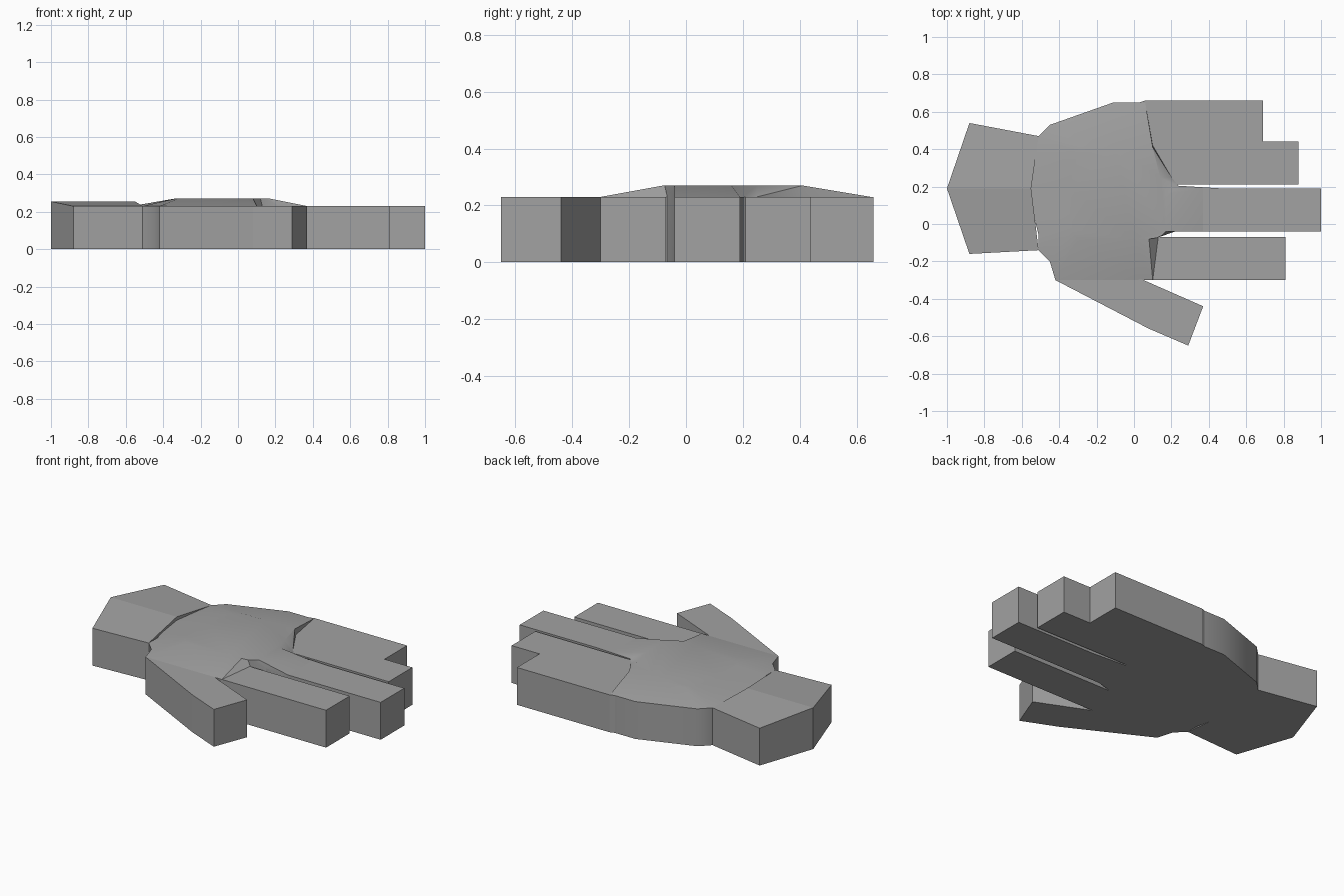
import bpy, bmesh

if "Cube" in bpy.data.objects:
    bpy.data.objects.remove(bpy.data.objects["Cube"])

skin = bpy.data.materials.new("grey")
skin.diffuse_color = (0.36, 0.36, 0.36, 1)
skin.use_nodes = True
skin.node_tree.nodes["Principled BSDF"].inputs["Base Color"].default_value = skin.diffuse_color
BASE, CROWN = 0.23, 0.27


def finish(bm, name):
    bmesh.ops.remove_doubles(bm, verts=bm.verts[:], dist=0.0005)
    bmesh.ops.recalc_face_normals(bm, faces=bm.faces[:])
    mesh = bpy.data.meshes.new(name)
    bm.to_mesh(mesh)
    bm.free()
    mesh.materials.append(skin)
    obj = bpy.data.objects.new(name, mesh)
    bpy.context.collection.objects.link(obj)
    return obj


def prism(name, outline, top=BASE):
    """Upright block from a plan outline."""
    bm = bmesh.new()
    low = [bm.verts.new((x, y, 0)) for x, y in outline]
    high = [bm.verts.new((x, y, top)) for x, y in outline]
    bm.faces.new(low[::-1])
    bm.faces.new(high)
    for i in range(len(low)):
        j = (i + 1) % len(low)
        bm.faces.new((low[i], low[j], high[j], high[i]))
    return finish(bm, name)


# Fingers and thumb
prism("index_finger", [(0.0, -0.30), (0.81, -0.30), (0.81, -0.07), (0.13, -0.07), (0.0, -0.07)])
prism("middle_finger", [(0.0, -0.065), (0.13, -0.065), (0.22, -0.04), (1.0, -0.04),
                        (1.0, 0.19), (0.47, 0.19), (0.23, 0.205), (0.0, 0.205)])
prism("ring_finger", [(0.0, 0.20), (0.225, 0.20), (0.235, 0.212), (0.88, 0.21), (0.88, 0.44), (0.0, 0.44)])
prism("little_finger", [(0.0, 0.44), (0.69, 0.44), (0.69, 0.66), (0.06, 0.66), (0.0, 0.64)])
prism("thumb", [(-0.42, -0.30), (0.08, -0.56), (0.29, -0.65), (0.37, -0.44),
                (0.04, -0.295), (-0.1, -0.24), (-0.35, -0.2)])

# Wrist with a low central ridge
wrist = prism("wrist", [(-0.88, -0.16), (-0.51, -0.14), (-0.55, 0.19), (-0.51, 0.47),
                        (-0.88, 0.54), (-1.0, 0.19)])
for v in wrist.data.vertices:
    if v.co.z > 0.1 and abs(v.co.y - 0.19) < 0.01:
        v.co.z = 0.255
bm = bmesh.new()
bm.from_mesh(wrist.data)
ridge = [v for v in bm.verts if v.co.z > 0.25]
bmesh.ops.connect_verts(bm, verts=ridge)
bm.to_mesh(wrist.data)
bm.free()

# Palm: each rim point is paired with a point of the raised crown
pairs = [((-0.42, -0.30), (-0.30, -0.08)), ((-0.45, -0.20), (-0.32, -0.06)),
         ((-0.51, -0.14), (-0.33, -0.03)), ((-0.51, -0.06), (-0.34, 0.0)),
         ((-0.57, 0.19), (-0.34, 0.19)), ((-0.54, 0.38), (-0.32, 0.33)),
         ((-0.51, 0.47), (-0.30, 0.38)), ((-0.45, 0.53), (-0.28, 0.41)),
         ((-0.11, 0.65), (-0.10, 0.41)), ((0.06, 0.65), (0.10, 0.41)),
         ((0.10, 0.42), (0.10, 0.41)), ((0.20, 0.25), (0.10, 0.41)),
         ((0.24, 0.20), (0.14, 0.25)), ((0.37, 0.19), (0.17, 0.16)),
         ((0.37, -0.04), (0.17, -0.04)), ((0.22, -0.04), (0.15, -0.06)),
         ((0.13, -0.066), (0.12, -0.075)), ((0.10, -0.30), (0.08, -0.08)),
         ((0.04, -0.298), (0.0, -0.08))]
bm = bmesh.new()
low = [bm.verts.new((*o, 0)) for o, _ in pairs]
rim = [bm.verts.new((*o, BASE)) for o, _ in pairs]
crown = [bm.verts.new((*c, CROWN)) for _, c in pairs]
bm.faces.new(low)
bm.faces.new(crown)
for i in range(len(pairs)):
    j = (i + 1) % len(pairs)
    bm.faces.new((low[i], low[j], rim[j], rim[i]))
    bm.faces.new((rim[i], rim[j], crown[j], crown[i]))
palm = finish(bm, "palm")

# Soft shading over the palm, sharp block edges
bpy.ops.object.select_all(action='DESELECT')
palm.select_set(True)
bpy.context.view_layer.objects.active = palm
bpy.ops.object.shade_smooth_by_angle(angle=0.52)
